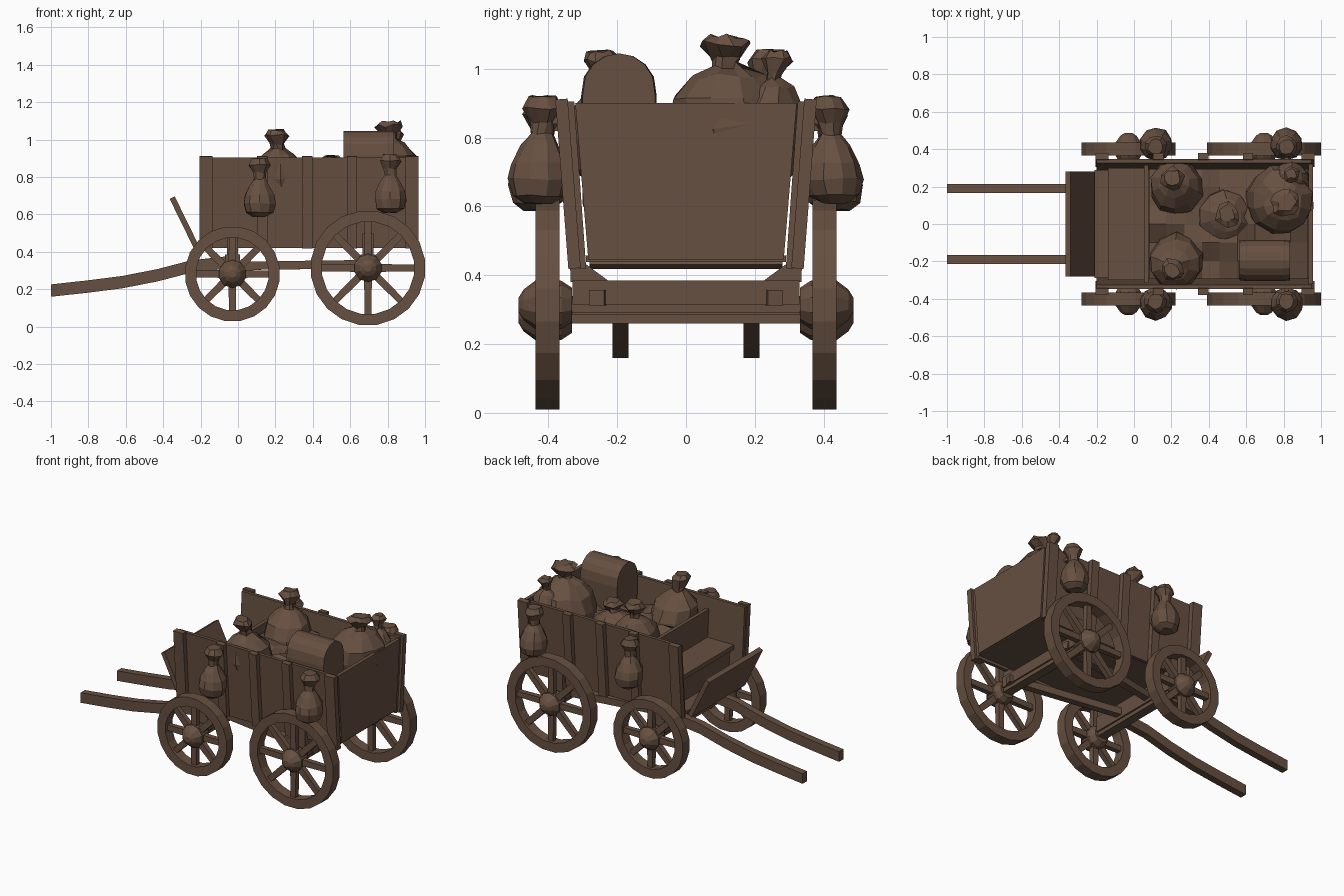
import bpy, bmesh, math, random
from mathutils import Vector, Matrix

if "Cube" in bpy.data.objects:
    bpy.data.objects.remove(bpy.data.objects["Cube"])

random.seed(4)
wood = bpy.data.materials.new("weathered brown")
wood.diffuse_color = (0.135, 0.080, 0.052, 1)
wood.use_nodes = True
wood.node_tree.nodes["Principled BSDF"].inputs["Base Color"].default_value = wood.diffuse_color


def finish(name, bm):
    bmesh.ops.recalc_face_normals(bm, faces=bm.faces)
    me = bpy.data.meshes.new(name)
    bm.to_mesh(me)
    bm.free()
    me.materials.append(wood)
    ob = bpy.data.objects.new(name, me)
    bpy.context.collection.objects.link(ob)
    return ob


def skin(name, rings, closed=False, caps=True, jitter=0):
    """Join rings of points with quads."""
    bm = bmesh.new()
    vs = [[bm.verts.new(Vector(p) + Vector([random.uniform(-jitter, jitter) for _ in range(3)]))
           for p in r] for r in rings]
    n = len(vs[0])
    for i in range(len(vs) if closed else len(vs) - 1):
        a, b = vs[i], vs[(i + 1) % len(vs)]
        for j in range(n):
            bm.faces.new((a[j], a[(j + 1) % n], b[(j + 1) % n], b[j]))
    if caps and not closed:
        bm.faces.new(vs[0])
        bm.faces.new(vs[-1])
    return finish(name, bm)


def beam(name, p, q, w, h, up=(0, 0, 1), taper=1):
    """Rectangular bar from p to q: w sideways, h along up."""
    p, q = Vector(p), Vector(q)
    d = (q - p).normalized()
    s = d.cross(Vector(up)).normalized()
    u = s.cross(d)
    c = [(-1, -1), (1, -1), (1, 1), (-1, 1)]
    return skin(name, [[e + s * (a * w / 2 * k) + u * (b * h / 2 * k) for a, b in c]
                       for e, k in ((p, 1), (q, taper))])


def box(name, x0, x1, y0, y1, z0, z1):
    return skin(name, [[(x0, y0, z), (x1, y0, z), (x1, y1, z), (x0, y1, z)] for z in (z0, z1)])


def lathe(name, prof, c, n, axis='Z', closed=False, jitter=0, lean=(0, 0)):
    """Spin (radius, height) pairs round an axis through c."""
    rings = []
    for r, h in prof:
        ring = []
        for i in range(n):
            a = 2 * math.pi * (i + 0.5) / n
            u, v = r * math.cos(a), r * math.sin(a)
            o = (u + lean[0] * h, v + lean[1] * h, h) if axis == 'Z' else (u, h, v)
            ring.append(Vector(c) + Vector(o))
        rings.append(ring)
    return skin(name, rings, closed, True, jitter)


# wheels, each with rim, hub and eight spokes
for side, s in (("left", 1), ("right", -1)):
    for end, x, z, r in (("front", -0.03, 0.282, 0.255), ("rear", 0.695, 0.314, 0.308)):
        nm = f"{side}_{end}_"
        ri = r - 0.06
        lathe(nm + "rim", [(r, -0.035), (r, 0.035), (ri, 0.035), (ri, -0.035)],
              (x, s * 0.402, z), 20, 'Y', True)
        lathe(nm + "hub", [(0.05, -0.07 * s), (0.07, -0.04 * s), (0.075, 0.03 * s),
                           (0.045, 0.07 * s), (0.02, 0.085 * s)], (x, s * 0.402, z), 10, 'Y')
        for i in range(8):
            a = math.pi * i / 4
            d = Vector((math.cos(a), 0, math.sin(a)))
            c = Vector((x, s * 0.402, z))
            beam(f"{nm}spoke_{i}", c + d * 0.05, c + d * (ri + 0.01), 0.042, 0.036, (0, 1, 0), 0.85)

# axles, bolsters and under-frame
for end, x, z in (("front", -0.03, 0.285), ("rear", 0.695, 0.315)):
    beam(end + "_axle", (x, -0.38, z), (x, 0.38, z), 0.06, 0.05)
    box(end + "_bolster", x - 0.04, x + 0.04, -0.33, 0.33, z, 0.385)
    for s in (1, -1):  # triangular bracket up to the wall
        tri = ((0.22, 0.38), (0.335, 0.38), (0.34, 0.5), (0.315, 0.45))
        skin(f"{end}_bracket_{s}", [[(x + a, s * y, h) for y, h in tri] for a in (-0.03, 0.03)])
for s in (1, -1):
    beam(f"reach_beam_{s}", (-0.03, s * 0.12, 0.325), (0.75, s * 0.26, 0.335), 0.045, 0.045)

# pulling shafts, swept along a gentle curve
path = [(-1, 0.193), (-0.8, 0.215), (-0.62, 0.238), (-0.43, 0.275), (-0.25, 0.322), (0.0, 0.35)]
for s in (1, -1):
    skin(f"shaft_{s}", [[(x, s * 0.19 + a * 0.023, z + b * 0.033)
                         for a, b in ((-1, -1), (1, -1), (1, 1), (-1, 1))] for x, z in path])

# wagon bed: floor, flared sides, end boards
box("bed_floor", -0.21, 0.95, -0.29, 0.29, 0.438, 0.458)
for s in (1, -1):
    prof = [(0.290, 0.42), (0.312, 0.42), (0.347, 0.905), (0.325, 0.905)]
    skin(f"side_wall_{s}", [[(x, s * y, z) for y, z in prof] for x in (-0.2, 0.95)])
    for i, x in enumerate((-0.172, 0.13, 0.37, 0.61, 0.93)):
        w = 0.07 if i in (0, 4) else 0.055
        beam(f"side_post_{s}_{i}", (x, s * 0.324, 0.42), (x, s * 0.362, 0.912), 0.036, w, (1, 0, 0))


def cross_board(name, x, z0, z1, t=0.024):
    f = lambda z: 0.282 + 0.04 * (z - 0.42) / 0.48
    skin(name, [[(x + a * t / 2, s * f(z), z) for a, s in ((-1, -1), (1, -1), (1, 1), (-1, 1))]
                for z in (z0, z1)])


cross_board("tail_board", 0.945, 0.445, 0.9)
cross_board("divider_board", 0.065, 0.45, 0.83)

# driver's bench and foot board
cross_board("bench_front", -0.1, 0.45, 0.62)
box("bench_seat", -0.14, 0.06, -0.3, 0.3, 0.62, 0.65)
beam("foot_board", (-0.222, 0, 0.425), (-0.352, 0, 0.69), 0.56, 0.03, (1, 0, 0))


# tied sacks inside the bed, full-shouldered with a gathered neck
def sack(name, x, y, z, r, h, neck, lean=(0, 0), n=10):
    prof = [(0.7 * r, 0), (r, 0.22 * h), (1.04 * r, 0.5 * h), (0.93 * r, 0.74 * h), (0.6 * r, 0.91 * h),
            (0.24 * r, h), (0.25 * r, h + 0.25 * neck), (0.45 * r, h + 0.75 * neck), (0.28 * r, h + neck)]
    lathe(name, prof, (x, y, z), n, 'Z', False, r * 0.06, lean)


sack("front_left_sack", 0.235, 0.165, 0.64, 0.14, 0.31, 0.1, (-0.07, 0.2))
sack("front_right_sack", 0.235, -0.165, 0.64, 0.14, 0.31, 0.1, (-0.07, -0.2))
sack("rear_sack", 0.76, 0.14, 0.65, 0.175, 0.36, 0.085, (0.12, -0.06), 12)
sack("small_rear_sack", 0.84, 0.2, 0.7, 0.1, 0.27, 0.08, (0.0, 0.2))
sack("middle_sack", 0.47, 0.02, 0.6, 0.15, 0.24, 0.07, (0.1, 0.1))

# round-topped chest
prof = [(-0.3, 0.6), (-0.09, 0.6), (-0.085, 0.92)]
prof += [(-0.195 + 0.11 * math.cos(math.pi * i / 8), 0.935 + 0.11 * math.sin(math.pi * i / 8))
         for i in range(1, 8)] + [(-0.305, 0.92)]
skin("round_top_chest", [[(x, -0.195 + (y + 0.195) * k, z) for y, z in prof]
                         for x, k in ((0.565, 0.96), (0.6, 1), (0.8, 1), (0.835, 0.96))])

# lumpy cloth load filling the bed
bm = bmesh.new()
bmesh.ops.create_grid(bm, x_segments=9, y_segments=6, size=1,
                      matrix=Matrix.Translation((0.505, 0, 0.73)) @ Matrix.Diagonal((0.425, 0.295, 1, 1)))
for v in bm.verts:
    v.co.z += random.uniform(-0.03, 0.04) + 0.05 * math.cos(v.co.y * 5)
finish("cloth_load", bm)

# pouches hanging on the outside of the walls
pouch = [(0.04, 0), (0.075, 0.022), (0.089, 0.07), (0.082, 0.115), (0.056, 0.165),
         (0.032, 0.2), (0.036, 0.235), (0.058, 0.275), (0.04, 0.31)]
for s in (1, -1):
    for i, (x, z) in enumerate(((0.115, 0.59), (0.815, 0.61))):
        lathe(f"hanging_pouch_{s}_{i}", pouch, (x, s * 0.432, z), 10, 'Z', False, 0.004, (0, -s * 0.06))
        beam(f"pouch_hook_{s}_{i}", (x, s * 0.33, z + 0.24), (x, s * 0.43, z + 0.24), 0.02, 0.02)
